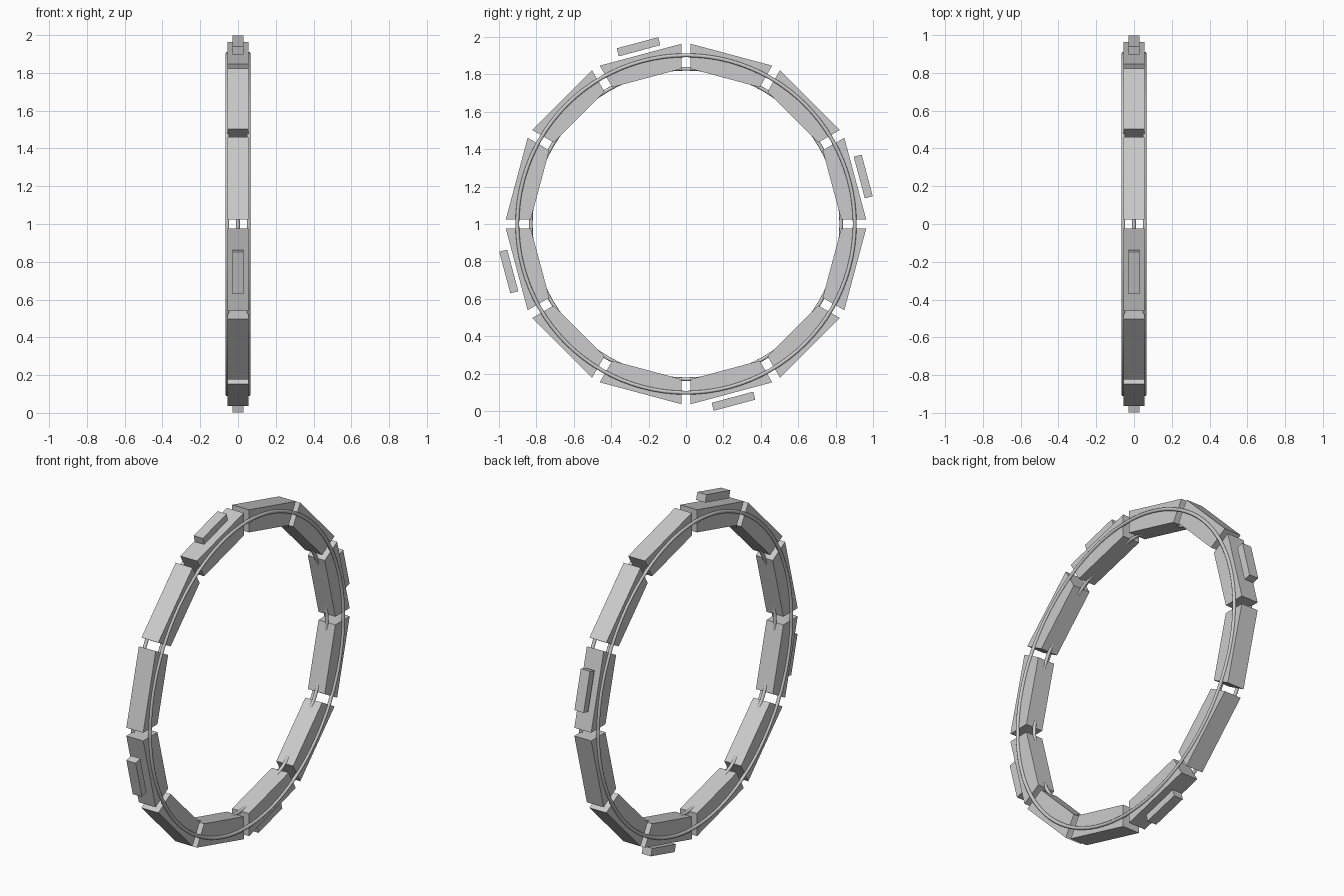
import bpy, math
from mathutils import Matrix

if "Cube" in bpy.data.objects:
    bpy.data.objects.remove(bpy.data.objects["Cube"])

CENTRE = Matrix.Translation((0, 0, 1))


def spin(deg):
    # local z = radial direction, local y = tangent; turned around the x axis
    return CENTRE @ Matrix.Rotation(math.radians(deg), 4, 'X')


def prism(name, r0, r1, h0, h1, hx, deg):
    # block from radius r0 to r1 with tangential half lengths h0, h1
    v = [(x, y, r) for x in (-hx, hx)
         for y, r in ((-h0, r0), (h0, r0), (h1, r1), (-h1, r1))]
    f = [(3, 2, 1, 0), (4, 5, 6, 7), (0, 1, 5, 4),
         (1, 2, 6, 5), (2, 3, 7, 6), (3, 0, 4, 7)]
    me = bpy.data.meshes.new(name)
    me.from_pydata(v, [], f)
    me.transform(spin(deg))
    ob = bpy.data.objects.new(name, me)
    bpy.context.collection.objects.link(ob)
    return ob


def hoop(name, x, radius, tube):
    bpy.ops.mesh.primitive_torus_add(
        major_segments=96, minor_segments=10, major_radius=radius,
        minor_radius=tube, location=(x, 0, 1), rotation=(0, math.pi / 2, 0))
    ob = bpy.context.object
    ob.name = name
    bpy.ops.object.shade_smooth_by_angle(angle=math.radians(50))


# Twelve wedge segments with parallel-sided gaps between them
INNER, OUTER, GAP = 0.808, 0.937, 0.024
T, C = math.tan(math.radians(15)), math.cos(math.radians(15))
for i in range(12):
    prism(f"ring_segment_{i + 1}", INNER, OUTER,
          INNER * T - GAP / C, OUTER * T - GAP / C, 0.055, 15 + 30 * i)

# Four raised outer blocks, one per quarter
for i in range(4):
    prism(f"outer_block_{i + 1}", 0.959, 1.003, 0.115, 0.115, 0.03, 15 + 90 * i)

# Side rails and the thin inner hoop
hoop("side_rail_left", -0.056, 0.902, 0.01)
hoop("side_rail_right", 0.056, 0.902, 0.01)
hoop("inner_hoop", 0, 0.83, 0.01)
